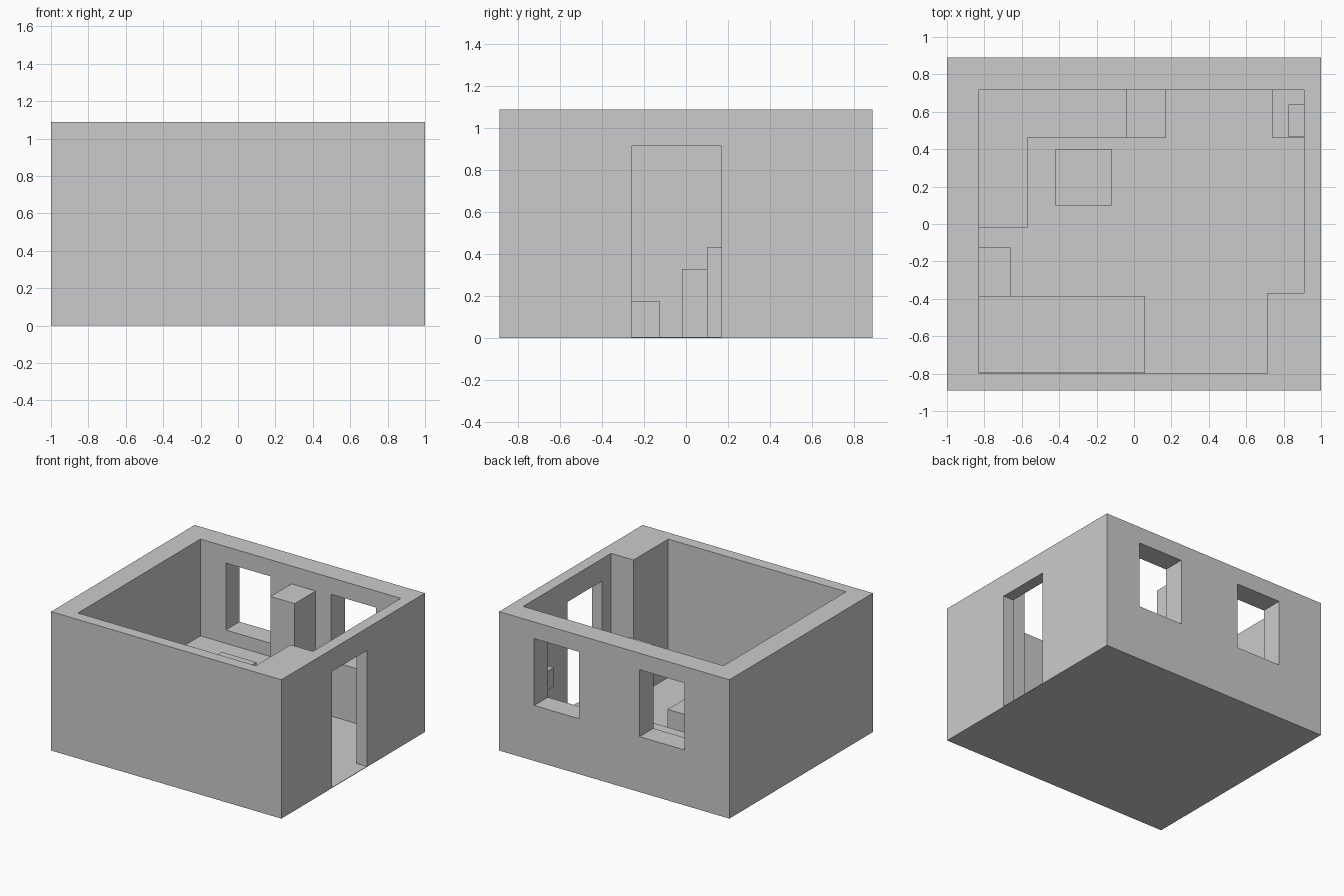
import bpy, bmesh

if "Cube" in bpy.data.objects:
    bpy.data.objects.remove(bpy.data.objects["Cube"])

FLOOR = 0.004


def prism(name, outline, z0, z1):
    """Extrude a flat outline from z0 up to z1."""
    bm = bmesh.new()
    base = bm.faces.new([bm.verts.new((x, y, z0)) for x, y in outline])
    top = bmesh.ops.extrude_face_region(bm, geom=[base])["geom"]
    bmesh.ops.translate(bm, vec=(0, 0, z1 - z0),
                        verts=[g for g in top if isinstance(g, bmesh.types.BMVert)])
    bmesh.ops.recalc_face_normals(bm, faces=bm.faces[:])
    mesh = bpy.data.meshes.new(name)
    bm.to_mesh(mesh)
    bm.free()
    obj = bpy.data.objects.new(name, mesh)
    bpy.context.collection.objects.link(obj)
    return obj


def box(name, x0, x1, y0, y1, z0, z1):
    return prism(name, [(x0, y0), (x1, y0), (x1, y1), (x0, y1)], z0, z1)


# Solid shell, hollowed into walls with a thin floor
walls = box("walls", -1, 1, -0.89, 0.89, 0, 1.09)

# Room void leaves a thick pier in the front right corner
room = [(-0.83, -0.80), (0.715, -0.80), (0.715, -0.37),
        (0.91, -0.37), (0.91, 0.72), (-0.83, 0.72)]
cutters = [
    prism("room_cutter", room, FLOOR, 1.3),
    box("door_cutter", 0.85, 1.1, -0.26, 0.17, FLOOR, 0.915),
    box("left_window_cutter", -0.61, -0.22, 0.65, 1.0, 0.435, 0.96),
    box("right_window_cutter", 0.305, 0.695, 0.65, 1.0, 0.435, 0.96),
]
bpy.context.view_layer.objects.active = walls
for c in cutters:
    mod = walls.modifiers.new(c.name, 'BOOLEAN')
    mod.operation = 'DIFFERENCE'
    mod.solver = 'EXACT'
    mod.object = c
    bpy.ops.object.modifier_apply(modifier=mod.name)
for c in cutters:
    bpy.data.objects.remove(c, do_unlink=True)

# Furniture blocks
box("bed", -0.83, 0.06, -0.797, -0.385, FLOOR, 0.22)
box("nightstand", -0.83, -0.66, -0.385, -0.125, FLOOR, 0.175)
prism("corner_desk", [(-0.83, -0.02), (-0.57, -0.02), (-0.57, 0.46),
                      (-0.04, 0.46), (-0.04, 0.72), (-0.83, 0.72)], FLOOR, 0.33)
box("wardrobe", -0.04, 0.17, 0.46, 0.72, FLOOR, 0.95)
box("chair", -0.42, -0.12, 0.10, 0.40, FLOOR, 0.435)
box("low_cabinet", 0.74, 0.91, 0.46, 0.72, FLOOR, 0.25)
box("wall_box", 0.825, 0.91, 0.465, 0.64, 0.385, 0.535)
